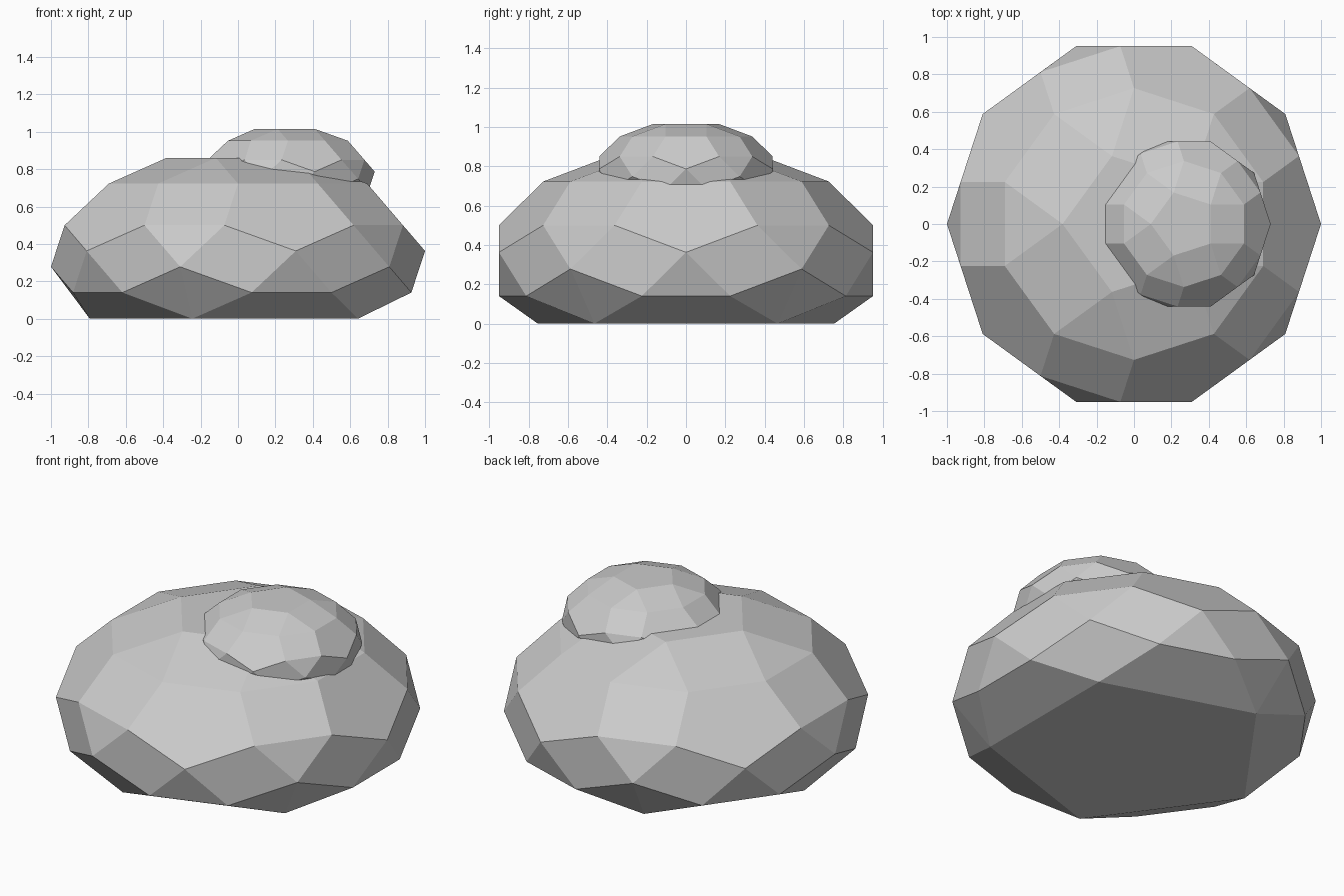
import bpy, bmesh
from math import pi, sin, cos, atan2, hypot

if "Cube" in bpy.data.objects:
    bpy.data.objects.remove(bpy.data.objects["Cube"])

# Rings of a faceted five-fold stone: (radius, height, base angle, half spread)
SPREAD_B = atan2(0.2239, 0.689)
SPREAD_C = atan2(0.2239, 0.9246)
RINGS = [
    (0.381, 0.9246, pi, 0),                              # flat top
    (hypot(0.689, 0.2239), 0.689, pi, SPREAD_B),         # upper shoulder
    (hypot(0.9246, 0.2239), 0.308, pi, SPREAD_C),        # shoulder
    (0.9974, 0.0727, 0, 0),                              # girdle
    (0.9974, -0.0727, pi, 0),
    (hypot(0.9246, 0.2239), -0.308, 0, SPREAD_C),        # underside
    (0.79, -0.548, pi, 0),                               # flat base
]


def stone(name, centre, radius, height):
    bm = bmesh.new()
    cx, cy, cz = centre
    for r, z, start, spread in RINGS:
        for k in range(5):
            for s in ((-1, 1) if spread else (0,)):
                a = start + k * 2 * pi / 5 + s * spread
                bm.verts.new((cx + radius * r * cos(a),
                              cy + radius * r * sin(a), cz + height * z))
    bmesh.ops.convex_hull(bm, input=bm.verts[:])
    # merge coplanar triangles into flat facets
    bmesh.ops.dissolve_limit(bm, angle_limit=0.02, verts=bm.verts[:], edges=bm.edges[:])
    bmesh.ops.recalc_face_normals(bm, faces=bm.faces[:])
    mesh = bpy.data.meshes.new(name)
    bm.to_mesh(mesh)
    bm.free()
    ob = bpy.data.objects.new(name, mesh)
    bpy.context.collection.objects.link(ob)
    return ob


# Large boulder with a smaller one resting on its top
stone("large_boulder", (0, 0, 0.32), 1.0026, 0.584)
stone("small_boulder", (0.267, 0, 0.767), 0.465, 0.268)
